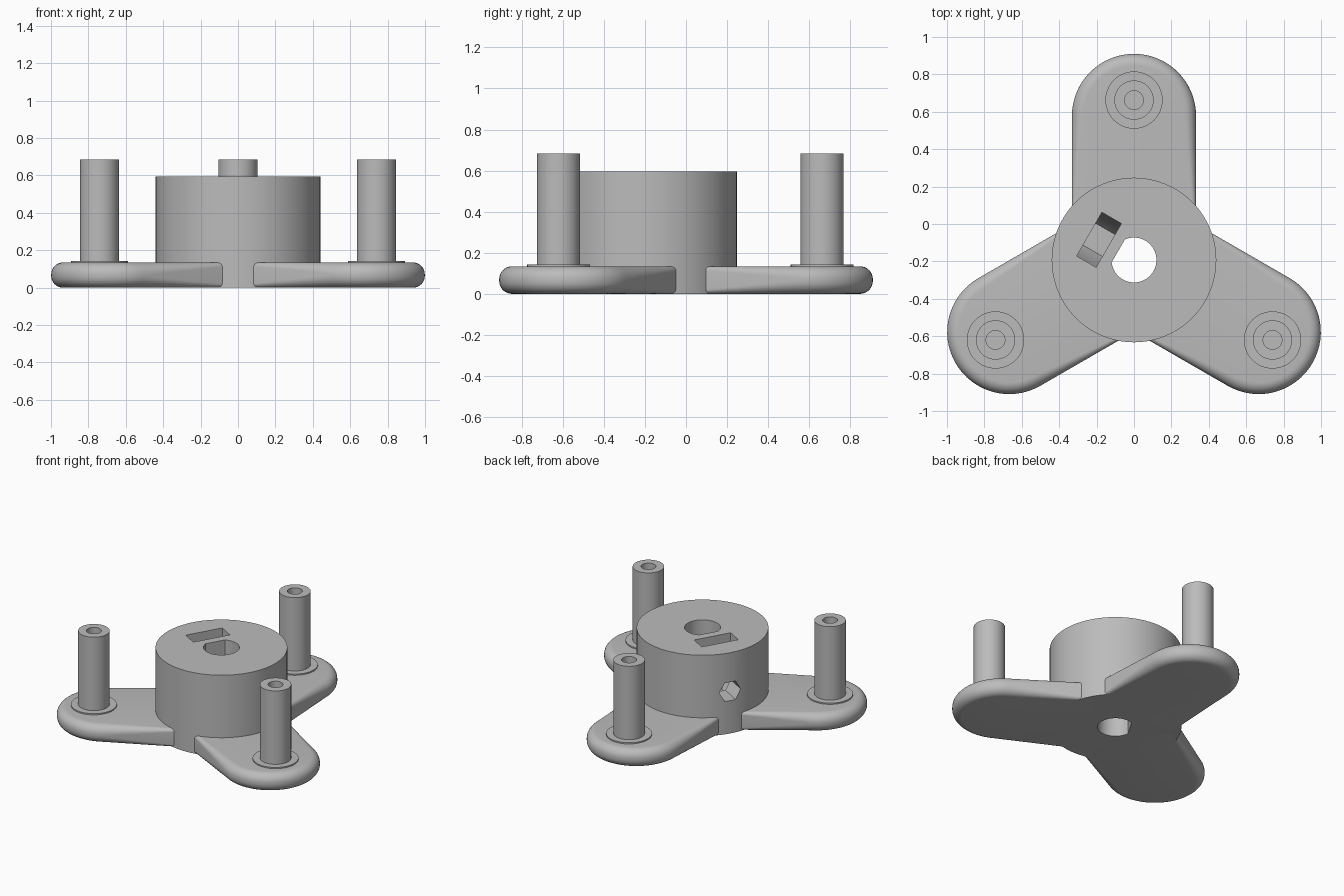
import bpy, bmesh
from math import pi, sin, cos, radians
from mathutils import Matrix, Vector

if "Cube" in bpy.data.objects:
    bpy.data.objects.remove(bpy.data.objects["Cube"])

CENTRE = Vector((0, -0.1925, 0))
ARM_ANGLES = (90, 210, 330)
SCREW_ANGLE = 150
HUB_R, HUB_H = 0.44, 0.595
ARM_W, ARM_H, ARM_IN, ARM_OUT = 0.332, 0.134, 0.2, 0.77
POST_DIST = 0.855

grey = bpy.data.materials.new("plain grey")
grey.use_nodes = True
grey.diffuse_color = (0.5, 0.5, 0.5, 1)
grey.node_tree.nodes["Principled BSDF"].inputs["Base Color"].default_value = grey.diffuse_color


def place(angle):
    """Turn local +x to the given direction around the hub axis."""
    return Matrix.Translation(CENTRE) @ Matrix.Rotation(radians(angle), 4, "Z")


def finish(name, bm, matrix):
    bmesh.ops.recalc_face_normals(bm, faces=bm.faces)
    mesh = bpy.data.meshes.new(name)
    bm.to_mesh(mesh)
    bm.free()
    mesh.transform(matrix)
    mesh.materials.append(grey)
    obj = bpy.data.objects.new(name, mesh)
    bpy.context.collection.objects.link(obj)
    return obj


def smooth(obj):
    obj.data.shade_smooth()
    obj.data.set_sharp_from_angle(angle=radians(35))


def lathe(name, profile, matrix, steps=64):
    bm = bmesh.new()
    verts = [bm.verts.new((r, 0, z)) for r, z in profile]
    edges = [bm.edges.new(pair) for pair in zip(verts, verts[1:])]
    bmesh.ops.spin(bm, geom=verts + edges, cent=(0, 0, 0), axis=(0, 0, 1),
                   angle=2 * pi, steps=steps, use_merge=True)
    bmesh.ops.remove_doubles(bm, verts=bm.verts, dist=1e-5)
    return finish(name, bm, matrix)


def prism(name, points, direction, matrix):
    """Extrude a closed outline along a direction."""
    bm = bmesh.new()
    face = bm.faces.new([bm.verts.new(p) for p in points])
    top = bmesh.ops.extrude_face_region(bm, geom=[face])["geom"]
    bmesh.ops.translate(bm, vec=direction,
                        verts=[v for v in top if isinstance(v, bmesh.types.BMVert)])
    return finish(name, bm, matrix)


def cut(target, cutter):
    mod = target.modifiers.new("cut", "BOOLEAN")
    mod.operation, mod.solver, mod.object = "DIFFERENCE", "EXACT", cutter
    graph = bpy.context.evaluated_depsgraph_get()
    mesh = bpy.data.meshes.new_from_object(target.evaluated_get(graph))
    target.modifiers.clear()
    target.data = mesh
    bpy.data.objects.remove(cutter)


def arm(angle):
    """Round-ended plate whose edge fillet shrinks towards the hub."""
    outline = [(ARM_IN, -ARM_W, 0, -1)]
    for i in range(33):
        a = -pi / 2 + pi * i / 32
        outline.append((ARM_OUT + ARM_W * cos(a), ARM_W * sin(a), cos(a), sin(a)))
    outline.append((ARM_IN, ARM_W, 0, 1))
    bm = bmesh.new()
    sections = []
    for x, y, nx, ny in outline:
        r = 0.0125 if x == ARM_IN else 0.062
        section = []
        for base, start in ((r, -pi / 2), (ARM_H - r, 0)):
            for k in range(9):
                a = start + k * pi / 16
                inset = r * (1 - cos(a))
                section.append(bm.verts.new((x - nx * inset, y - ny * inset, base + r * sin(a))))
        sections.append(section)
    for s, t in zip(sections, sections[1:]):
        for k in range(len(s) - 1):
            bm.faces.new((s[k], t[k], t[k + 1], s[k + 1]))
    bm.faces.new([s[0] for s in sections])
    bm.faces.new([s[-1] for s in sections])
    bm.faces.new(sections[0] + sections[-1][::-1])
    smooth(finish("arm", bm, place(angle)))


# Arms with their flanged hollow posts
for angle in ARM_ANGLES:
    arm(angle)
    smooth(lathe("post", [(0, 0.12), (0.153, 0.12), (0.153, 0.143), (0.105, 0.143),
                          (0.105, 0.684), (0.05, 0.684), (0.05, 0.145), (0, 0.145)],
                 place(angle) @ Matrix.Translation((POST_DIST, 0, 0)), 48))

# Hub
hub = lathe("hub", [(0, 0), (HUB_R, 0), (HUB_R, HUB_H), (0, HUB_H)], place(0), 96)
frame = place(SCREW_ANGLE)

# Shaft bore with one flat side
bore = [(min(0.12 * cos(a), 0.097), 0.12 * sin(a), -0.1)
        for a in (2 * pi * (i + 0.5) / 64 for i in range(64))]
cut(hub, prism("bore_cutter", bore, (0, 0, 1), frame))

# Upright hexagonal nut pocket, open at the top
mid, nut = 0.31, 0.135
pocket = [(0.156, nut * cos(a), mid + nut * sin(a)) for a in (pi * i / 3 for i in range(3, 7))]
pocket += [(0.156, nut, 0.8), (0.156, -nut, 0.8)]
cut(hub, prism("pocket_cutter", pocket, (0.12, 0, 0), frame))

# Six-sided screw hole from the rim to the bore
hole = [(0.05, 0.079 * cos(a), mid + 0.079 * sin(a)) for a in (pi * i / 3 for i in range(6))]
cut(hub, prism("screw_cutter", hole, (0.6, 0, 0), frame))
smooth(hub)
